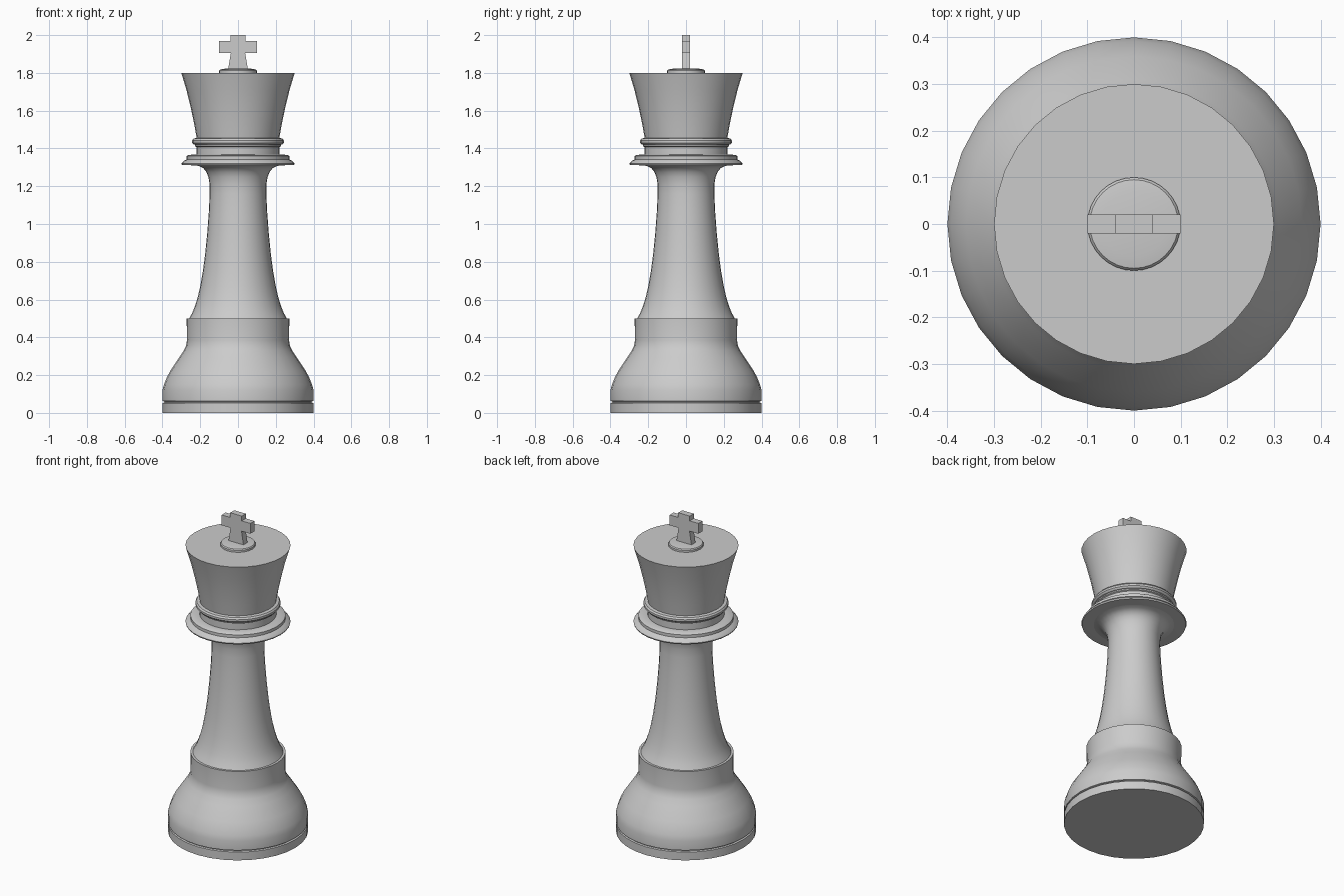
import bpy, bmesh, math

if "Cube" in bpy.data.objects:
    bpy.data.objects.remove(bpy.data.objects["Cube"])

SIDES = 32


def finish(name, bm):
    bmesh.ops.recalc_face_normals(bm, faces=bm.faces)
    mesh = bpy.data.meshes.new(name)
    bm.to_mesh(mesh)
    bm.free()
    obj = bpy.data.objects.new(name, mesh)
    bpy.context.collection.objects.link(obj)
    bpy.ops.object.select_all(action='DESELECT')
    bpy.context.view_layer.objects.active = obj
    obj.select_set(True)
    bpy.ops.object.shade_smooth_by_angle(angle=math.radians(32))
    return obj


def lathe(name, profile):
    """Revolve (radius, height) points about z and cap both ends."""
    bm = bmesh.new()
    rings = []
    for r, z in profile:
        rings.append([bm.verts.new((r * math.cos(math.tau * i / SIDES),
                                    r * math.sin(math.tau * i / SIDES), z))
                      for i in range(SIDES)])
    for low, high in zip(rings, rings[1:]):
        for i in range(SIDES):
            j = (i + 1) % SIDES
            bm.faces.new((low[i], low[j], high[j], high[i]))
    bm.faces.new(rings[0][::-1])
    bm.faces.new(rings[-1])
    return finish(name, bm)


# Foot disc, narrow groove and bell-shaped base
lathe("base", [(0.40, 0), (0.40, 0.052), (0.39, 0.055), (0.39, 0.06),
               (0.40, 0.063), (0.40, 0.12), (0.392, 0.15), (0.378, 0.185),
               (0.36, 0.22), (0.31, 0.295), (0.287, 0.33), (0.275, 0.355),
               (0.27, 0.385), (0.272, 0.50)])

# Concave stem flaring into the collar
lathe("stem", [(0.258, 0.50), (0.242, 0.53), (0.228, 0.565), (0.214, 0.61),
               (0.20, 0.67), (0.186, 0.75), (0.174, 0.84), (0.163, 0.95),
               (0.154, 1.07), (0.15, 1.16), (0.15, 1.21), (0.157, 1.25),
               (0.167, 1.275), (0.183, 1.295), (0.205, 1.307), (0.24, 1.312)])

# Wide stepped collar
lathe("collar", [(0.20, 1.31), (0.297, 1.312), (0.30, 1.32), (0.29, 1.332),
                 (0.272, 1.342), (0.272, 1.36), (0.262, 1.366), (0.22, 1.368)])

# Neck and rounded ring under the crown
lathe("neck", [(0.22, 1.36), (0.22, 1.408), (0.228, 1.412), (0.228, 1.42),
               (0.236, 1.422), (0.243, 1.43), (0.243, 1.442), (0.236, 1.452),
               (0.218, 1.456)])

# Flared crown with a flat top
lathe("crown", [(0.218, 1.45), (0.232, 1.53), (0.25, 1.615),
                (0.273, 1.71), (0.30, 1.80)])

# Low button beneath the cross
lathe("top_button", [(0.10, 1.80), (0.10, 1.812), (0.095, 1.818), (0.07, 1.822)])

# Flat cross with a tapering foot, mirrored outline extruded in y
half = [(0.053, 1.815), (0.038, 1.905), (0.10, 1.905),
        (0.10, 1.97), (0.04, 1.97), (0.04, 2.00)]
outline = half + [(-x, z) for x, z in reversed(half)]
bm = bmesh.new()
face = bm.faces.new([bm.verts.new((x, -0.02, z)) for x, z in outline])
ext = bmesh.ops.extrude_face_region(bm, geom=[face], use_keep_orig=True)
moved = [v for v in ext["geom"] if isinstance(v, bmesh.types.BMVert)]
bmesh.ops.translate(bm, verts=moved, vec=(0, 0.04, 0))
finish("cross", bm)
